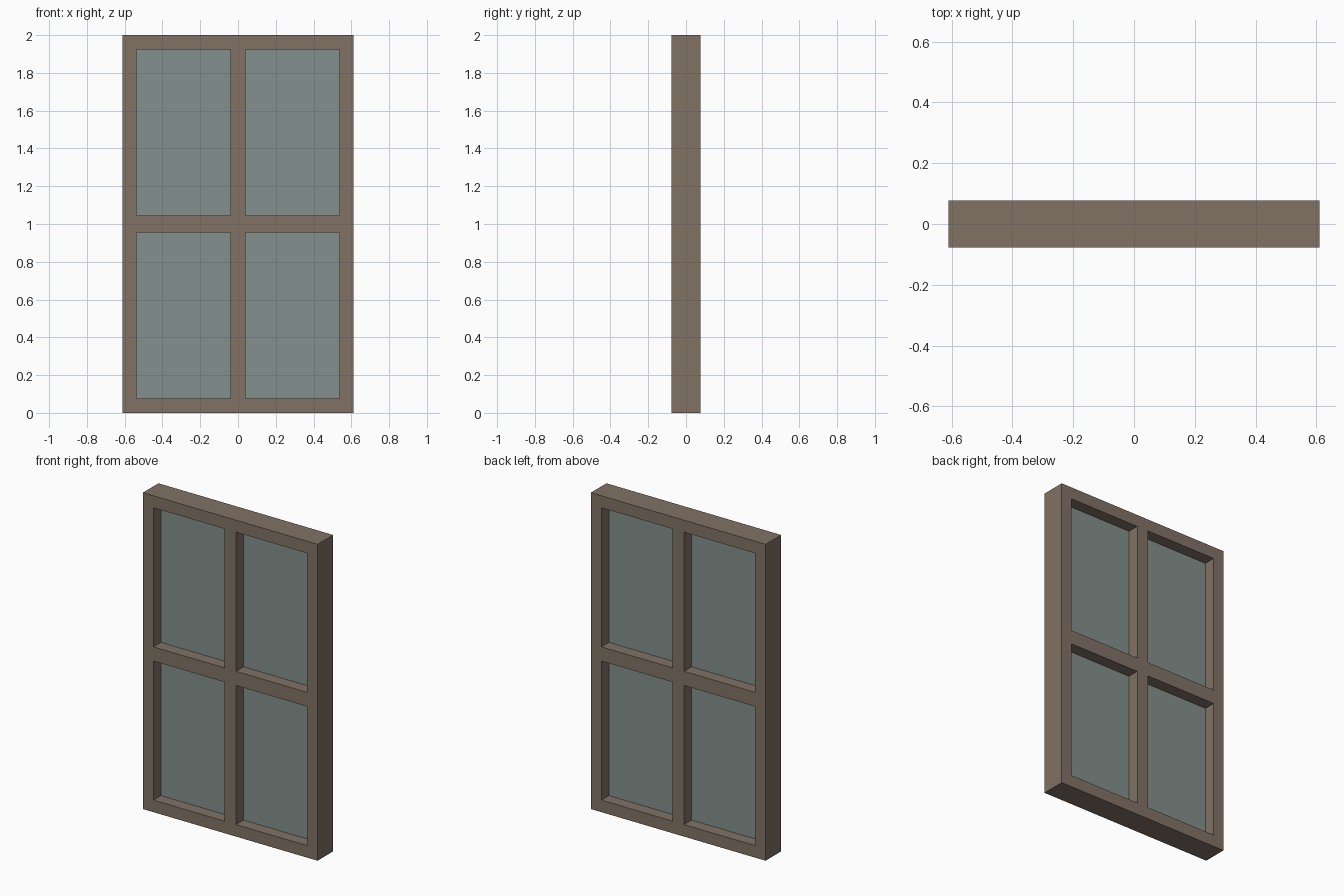
import bpy, bmesh

if "Cube" in bpy.data.objects:
    bpy.data.objects.remove(bpy.data.objects["Cube"])

W, H, D = 0.611, 2.0, 0.155          # half width, height, depth
STILE, MULLION = 0.074, 0.04         # outer bar width, half width of upright bar
RAIL, MID = 0.076, 0.045             # top/bottom rail height, half height of cross rail
GLASS = 0.006

# Grid lines: odd-numbered cells in both directions are the openings
xs = [-W, -W + STILE, -MULLION, MULLION, W - STILE, W]
zs = [0, RAIL, H / 2 - MID, H / 2 + MID, H - RAIL, H]


def material(name, color):
    mat = bpy.data.materials.new(name)
    mat.diffuse_color = (*color, 1)
    mat.use_nodes = True
    mat.node_tree.nodes["Principled BSDF"].inputs["Base Color"].default_value = mat.diffuse_color
    return mat


def slab(name, cells, depth, mat):
    """Extrude a set of grid cells into one closed slab centred on y = 0."""
    bm = bmesh.new()
    verts = {}

    def vert(i, k):
        if (i, k) not in verts:
            verts[i, k] = bm.verts.new((xs[i], -depth / 2, zs[k]))
        return verts[i, k]

    for i, k in cells:
        bm.faces.new([vert(i, k), vert(i + 1, k), vert(i + 1, k + 1), vert(i, k + 1)])
    ext = bmesh.ops.extrude_face_region(bm, geom=bm.faces[:], use_keep_orig=True)
    moved = [g for g in ext["geom"] if isinstance(g, bmesh.types.BMVert)]
    bmesh.ops.translate(bm, verts=moved, vec=(0, depth, 0))
    bmesh.ops.recalc_face_normals(bm, faces=bm.faces[:])
    mesh = bpy.data.meshes.new(name)
    bm.to_mesh(mesh)
    bm.free()
    mesh.materials.append(mat)
    obj = bpy.data.objects.new(name, mesh)
    bpy.context.collection.objects.link(obj)
    return obj


wood = material("wood", (0.22, 0.17, 0.13))
glass = material("glass", (0.23, 0.28, 0.27))

openings = [(i, k) for i in (1, 3) for k in (1, 3)]
bars = [(i, k) for i in range(5) for k in range(5) if (i, k) not in openings]

# Frame with its cross bars
slab("window_frame", bars, D, wood)

# Glass panes, set midway in the depth
for n, cell in enumerate(openings, 1):
    slab(f"glass_pane_{n}", [cell], GLASS, glass)
